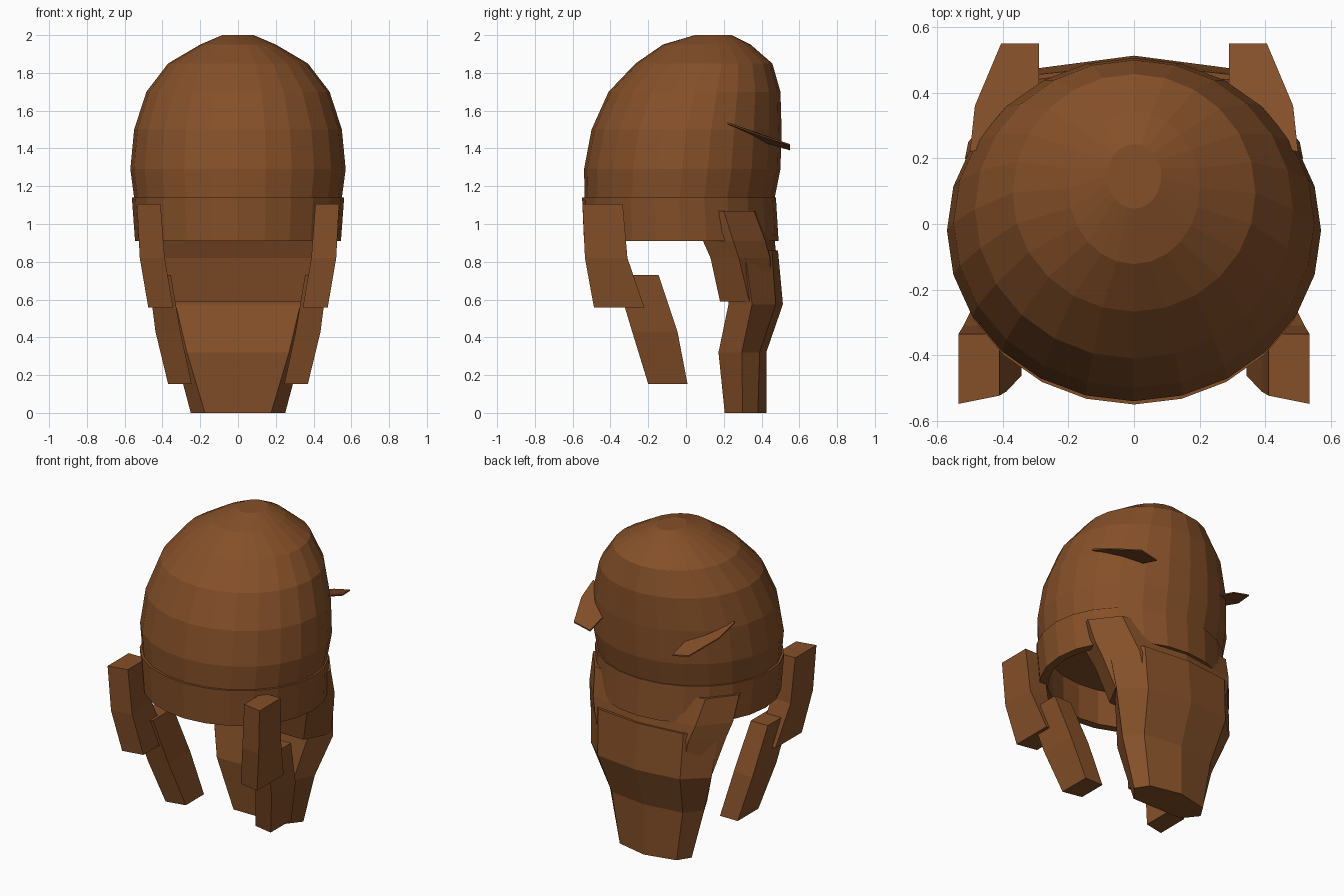
import bpy, bmesh, math

if "Cube" in bpy.data.objects:
    bpy.data.objects.remove(bpy.data.objects["Cube"])

brown = bpy.data.materials.new("brown hair")
brown.diffuse_color = (0.235, 0.08, 0.022, 1)
brown.use_nodes = True
brown.node_tree.nodes["Principled BSDF"].inputs["Base Color"].default_value = brown.diffuse_color


def make(name, bm):
    bmesh.ops.recalc_face_normals(bm, faces=bm.faces)
    me = bpy.data.meshes.new(name)
    bm.to_mesh(me)
    bm.free()
    me.materials.append(brown)
    ob = bpy.data.objects.new(name, me)
    bpy.context.collection.objects.link(ob)
    return ob


def loft(name, rings, closed=False):
    """Skin a stack of equal-length point rings; cap the ends or join them."""
    bm = bmesh.new()
    vs = [[bm.verts.new(p) for p in r] for r in rings]
    n = len(vs[0])
    pairs = list(zip(vs, vs[1:])) + ([(vs[-1], vs[0])] if closed else [])
    for a, b in pairs:
        for i in range(n):
            j = (i + 1) % n
            bm.faces.new((a[i], a[j], b[j], b[i]))
    if not closed:
        bm.faces.new(vs[0])
        bm.faces.new(vs[-1])
    return make(name, bm)


def oval(z, cy, rx, ry, n=24):
    return [(rx * math.sin(i * math.tau / n), cy - ry * math.cos(i * math.tau / n), z)
            for i in range(n)]


def half_section(z, front, side, corner, back):
    """Mirror a half outline into a full closed ring."""
    right = [front, side, corner]
    return ([(x, y, z) for x, y in right] + [(0, back, z)]
            + [(-x, y, z) for x, y in reversed(right)])


# Domed crown
loft("crown", [oval(*r) for r in [
    (1.14, -.033, .55, .503), (1.29, -.02, .57, .52), (1.5, .003, .55, .503),
    (1.7, .045, .485, .455), (1.85, .095, .37, .362), (1.95, .11, .20, .232),
    (2.0, .145, .083, .098)]])

# Hollow band below the crown
loft("lower_band", [oval(*r) for r in [
    (1.14, -.037, .562, .513), (.91, -.025, .545, .515),
    (.91, -.025, .495, .465), (1.14, -.037, .505, .46)]], closed=True)

# Back hair, upper tier tucked into the band
loft("back_hair_upper", [half_section(*r) for r in [
    (1.07, (.46, .04), (.515, .20), (.39, .36), .44),
    (.91, (.42, .09), (.505, .25), (.36, .42), .47),
    (.82, (.40, .13), (.48, .28), (.33, .445), .48),
    (.59, (.335, .18), (.42, .335), (.28, .45), .49)]])

# Back hair, lower tapering tier
loft("back_hair_lower", [half_section(*r) for r in [
    (.86, (.36, .21), (.45, .31), (.30, .455), .487),
    (.575, (.33, .225), (.425, .35), (.29, .475), .513),
    (.32, (.27, .172), (.335, .295), (.25, .39), .425),
    (0, (.175, .205), (.25, .30), (.20, .38), .425)]])

# Face-framing strands: z, inner x, outer x, front y, back y
upper = [(1.105, .41, .535, -.548, -.335), (.82, .388, .52, -.535, -.31),
         (.557, .343, .475, -.487, -.22)]
lower = [(.73, .355, .475, -.375, -.145), (.43, .305, .437, -.285, -.045),
         (.153, .245, .37, -.20, .008)]
for s, label in ((1, "right"), (-1, "left")):
    for part, rows in (("upper", upper), ("lower", lower)):
        loft(f"front_strand_{part}_{label}", [
            [(s * xi, yf + .025, z), (s * xo, yf, z), (s * xo, yb, z), (s * xi, yb, z)]
            for z, xi, xo, yf, yb in rows])

    # Thin flared tuft at the back of the crown
    outline = [(.29, .55, 1.39), (.405, .55, 1.415), (.485, .36, 1.478),
               (.50, .22, 1.53), (.40, .24, 1.51), (.29, .40, 1.435)]
    loft(f"back_tuft_{label}", [[(s * x, y, z + d) for x, y, z in outline]
                                for d in (0, .008)])
